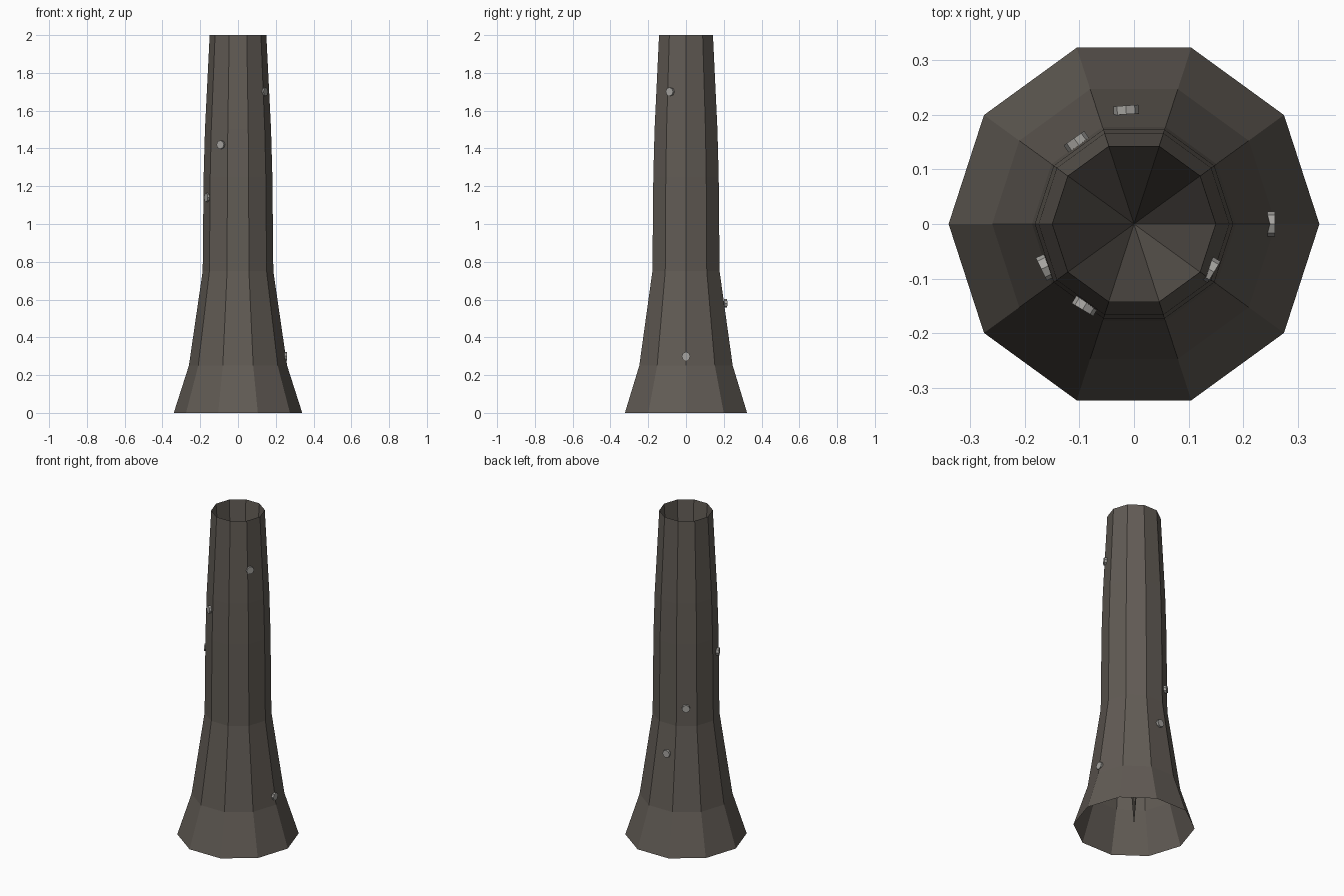
import bpy, bmesh
from math import radians, cos, sin, pi
from mathutils import Vector

if "Cube" in bpy.data.objects:
    bpy.data.objects.remove(bpy.data.objects["Cube"])

SIDES = 10
# (height, radius) from the flared foot to the open top
PROFILE = [(0, .34), (.25, .26), (.75, .187), (1.25, .182), (1.5, .175), (2, .15)]


def material(name, rgb):
    m = bpy.data.materials.new(name)
    m.diffuse_color = (*rgb, 1)
    m.use_nodes = True
    m.node_tree.nodes["Principled BSDF"].inputs["Base Color"].default_value = m.diffuse_color
    return m


def radius_at(z):
    for (z0, r0), (z1, r1) in zip(PROFILE, PROFILE[1:]):
        if z <= z1:
            return r0 + (r1 - r0) * (z - z0) / (z1 - z0)
    return PROFILE[-1][1]


# Trunk: ten-sided shell, its top sinking as a deep funnel to the base centre
bm = bmesh.new()
rings = [[bm.verts.new((r * cos(2 * pi * i / SIDES), r * sin(2 * pi * i / SIDES), z))
          for i in range(SIDES)] for z, r in PROFILE]
tip = bm.verts.new((0, 0, 0.01))
for i in range(SIDES):
    j = (i + 1) % SIDES
    for a, b in zip(rings, rings[1:]):
        bm.faces.new((a[i], a[j], b[j], b[i]))
    bm.faces.new((rings[-1][i], rings[-1][j], tip))
mesh = bpy.data.meshes.new("trunk")
bm.to_mesh(mesh)
bm.free()
trunk = bpy.data.objects.new("trunk", mesh)
bpy.context.collection.objects.link(trunk)
mesh.materials.append(material("bark", (.12, .105, .09)))

# Knots: small pale discs winding up the trunk at equal height steps
pale = material("pale_knot", (.38, .37, .35))
for i, deg in enumerate((0, 94, 125, 206, 239, 329)):
    a, z = radians(deg), .3 + .28 * i
    out = Vector((cos(a), sin(a), 0))
    bpy.ops.mesh.primitive_cylinder_add(
        vertices=8, radius=.023, depth=.016,
        location=out * radius_at(z) * .99 + Vector((0, 0, z)),
        rotation=out.to_track_quat('Z', 'Y').to_euler())
    knot = bpy.context.object
    knot.name = f"knot_{i + 1}"
    knot.data.materials.append(pale)
